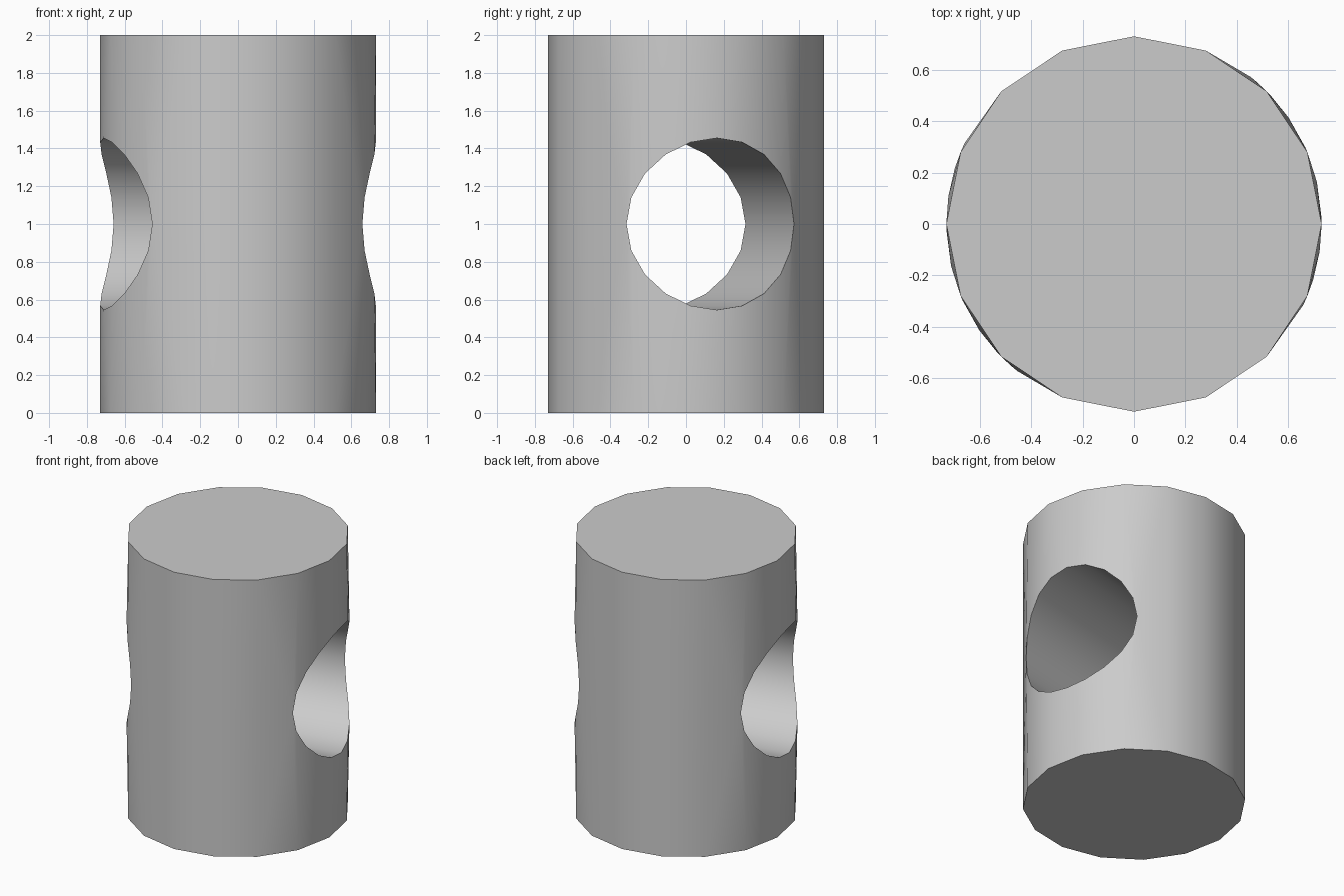
import bpy, bmesh, math
from mathutils import Vector
from mathutils.geometry import delaunay_2d_cdt

cube = bpy.data.objects.get("Cube")
if cube:
    bpy.data.objects.remove(cube, do_unlink=True)

RADIUS, HEIGHT, SIDES = 0.73, 2.0, 16
HOLE_RADIUS, HOLE_SIDES, HOLE_TURN = 0.455, 20, math.radians(13)
STEP = math.tau / SIDES
SQUASH = 0.1  # flattens the unrolled wall so triangles run along the axis

grey = bpy.data.materials.new("light grey")
grey.use_nodes = True
grey.diffuse_color = (0.6, 0.6, 0.6, 1)
grey.node_tree.nodes["Principled BSDF"].inputs["Base Color"].default_value = (0.6, 0.6, 0.6, 1)

bm = bmesh.new()


def wrap(angle, z):
    return bm.verts.new((RADIUS * math.cos(angle), RADIUS * math.sin(angle), z))


def loop_edges(start, count):
    return [(start + i, start + (i + 1) % count) for i in range(count)]


# Unrolled outline of half the wall, and the rim of its hole
half = SIDES // 2
angles = [(i - 3) * STEP for i in range(half + 1)]
outline = [(a, 0) for a in angles] + [(a, HEIGHT) for a in reversed(angles)]
rim = []
for i in range(HOLE_SIDES):
    t = math.tau * i / HOLE_SIDES
    rim.append((HOLE_TURN + math.asin(HOLE_RADIUS * math.sin(t) / RADIUS),
                HEIGHT / 2 + HOLE_RADIUS * math.cos(t)))

# Wall halves: triangulate flat, leave out the hole, wrap round the axis
flat = [Vector((a, z * SQUASH)) for a, z in outline + rim]
edges = loop_edges(0, len(outline)) + loop_edges(len(outline), HOLE_SIDES)
points, _, triangles, *_ = delaunay_2d_cdt(flat, edges, [], 0, 1e-5)
unrolled = [(p.x, p.y / SQUASH) for p in points]
for turn in (0, math.pi):
    verts = [wrap(a + turn, z) for a, z in unrolled]
    for tri in triangles:
        if not all(0.1 < unrolled[i][1] < HEIGHT - 0.1 for i in tri):
            bm.faces.new([verts[i] for i in tri])

# Tunnel joining the two rims
near = [wrap(a, z) for a, z in rim]
far = [wrap(2 * HOLE_TURN + math.pi - a, z) for a, z in rim]
for i, j in loop_edges(0, HOLE_SIDES):
    bm.faces.new((near[i], near[j], far[j], far[i]))

# End caps
for z in (0, HEIGHT):
    bm.faces.new([wrap(i * STEP, z) for i in range(SIDES)])

bmesh.ops.remove_doubles(bm, verts=bm.verts[:], dist=0.0005)
bmesh.ops.recalc_face_normals(bm, faces=bm.faces[:])
mesh = bpy.data.meshes.new("drilled_cylinder")
bm.to_mesh(mesh)
bm.free()
mesh.materials.append(grey)
body = bpy.data.objects.new("drilled_cylinder", mesh)
bpy.context.collection.objects.link(body)

# Smooth sides with sharp cap and hole edges
bpy.ops.object.select_all(action='DESELECT')
body.select_set(True)
bpy.context.view_layer.objects.active = body
bpy.ops.object.shade_smooth_by_angle(angle=math.radians(42))
